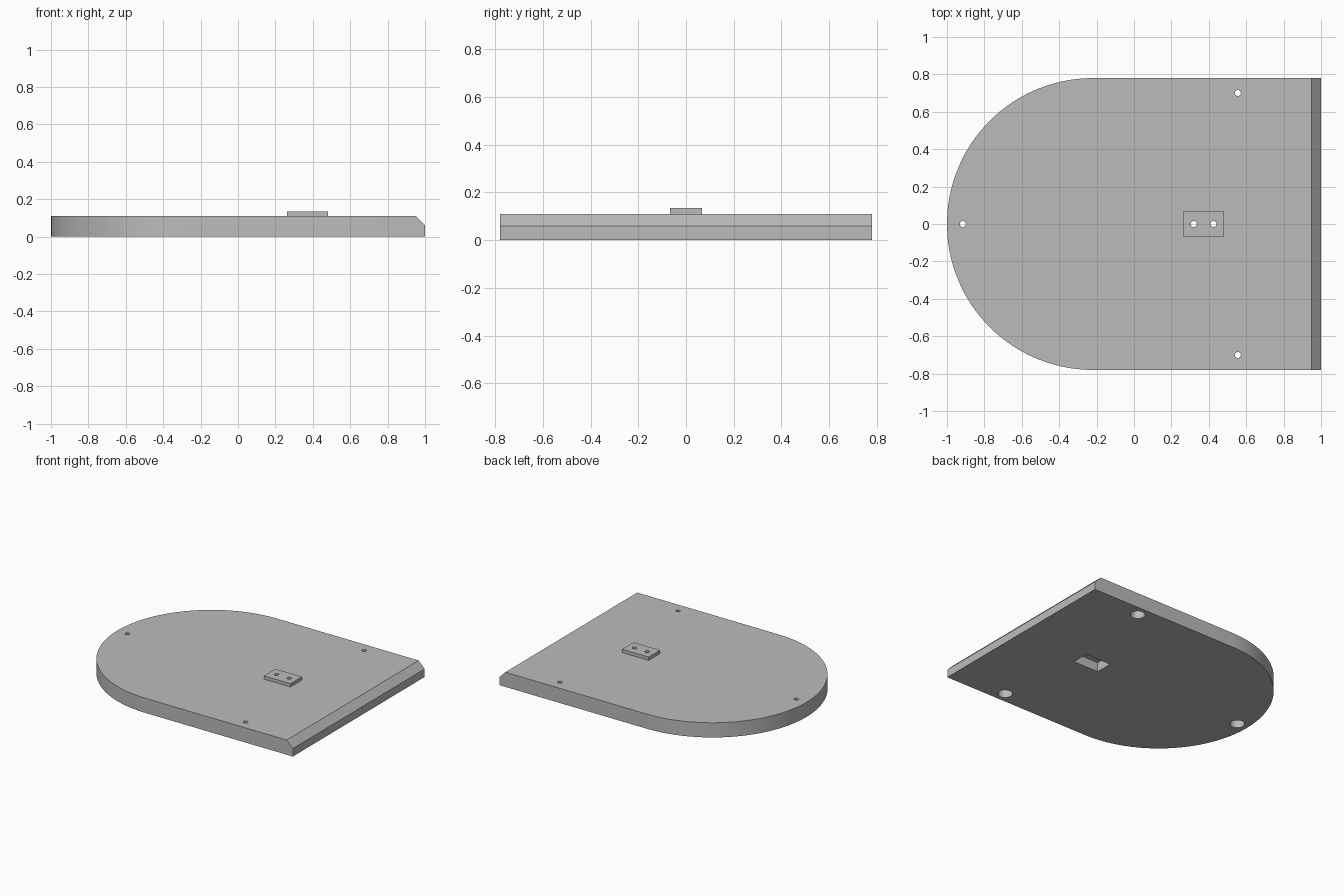
import bpy, bmesh, math

cube = bpy.data.objects.get("Cube")
if cube:
    bpy.data.objects.remove(cube, do_unlink=True)

grey = bpy.data.materials.new("plain_grey")
grey.use_nodes = True
grey.diffuse_color = (0.5, 0.5, 0.5, 1)
grey.node_tree.nodes["Principled BSDF"].inputs["Base Color"].default_value = (0.5, 0.5, 0.5, 1)

THICK, HALF_W = 0.11, 0.78
BLOCK_X, BLOCK_TOP = 0.372, 0.135


def finish(bm, name):
    bmesh.ops.recalc_face_normals(bm, faces=bm.faces)
    mesh = bpy.data.meshes.new(name)
    bm.to_mesh(mesh)
    bm.free()
    mesh.materials.append(grey)
    ob = bpy.data.objects.new(name, mesh)
    bpy.context.collection.objects.link(ob)
    return ob


def prism(name, outline, z0, z1):
    bm = bmesh.new()
    face = bm.faces.new([bm.verts.new((x, y, z0)) for x, y in outline])
    new = bmesh.ops.extrude_face_region(bm, geom=[face])["geom"]
    tops = [v for v in new if isinstance(v, bmesh.types.BMVert)]
    bmesh.ops.translate(bm, verts=tops, vec=(0, 0, z1 - z0))
    return finish(bm, name)


def box(name, x, sx, sy, z0, z1):
    corners = [(-1, -1), (1, -1), (1, 1), (-1, 1)]
    return prism(name, [(x + a * sx / 2, b * sy / 2) for a, b in corners], z0, z1)


def cylinder(name, x, y, r, z0, z1, n=32):
    ring = [math.tau * i / n for i in range(n)]
    return prism(name, [(x + r * math.cos(a), y + r * math.sin(a)) for a in ring], z0, z1)


def cut(target, cutter):
    cutter.hide_render = True
    mod = target.modifiers.new("cut", 'BOOLEAN')
    mod.operation, mod.solver, mod.object = 'DIFFERENCE', 'EXACT', cutter
    bpy.ops.object.select_all(action='DESELECT')
    bpy.context.view_layer.objects.active = target
    target.select_set(True)
    bpy.ops.object.modifier_apply(modifier=mod.name)


# Plate: straight end at +x, half-round end at -x
arc = [math.pi * (0.5 + i / 64) for i in range(65)]
outline = [(HALF_W - 1 + HALF_W * math.cos(a), HALF_W * math.sin(a)) for a in arc]
plate = prism("base_plate", outline + [(1, -HALF_W), (1, HALF_W)], 0, THICK)

# Chamfer along the top of the straight end
bm = bmesh.new()
bm.from_mesh(plate.data)
edge = [e for e in bm.edges if all(v.co.x > 0.99 and v.co.z > 0.1 for v in e.verts)]
bmesh.ops.bevel(bm, geom=edge, offset=0.05, segments=1, affect='EDGES')
bm.to_mesh(plate.data)
bm.free()

# Raised block on top
block = box("raised_block", BLOCK_X, 0.22, 0.135, THICK, BLOCK_TOP)

# Pocket under the block, and its two holes
cutters = [box("pocket_cutter", BLOCK_X, 0.21, 0.13, -0.1, 0.07)]
cut(plate, cutters[0])
for x in (0.32, 0.425):
    hole = cylinder("block_hole_cutter", x, 0, 0.016, -0.1, 0.3)
    cut(plate, hole)
    cut(block, hole)
    cutters.append(hole)

# Three screw holes, counterbored from below
for x, y in ((-0.915, 0), (0.555, 0.7), (0.555, -0.7)):
    for r, top in ((0.05, 0.065), (0.016, 0.3)):
        bore = cylinder("screw_hole_cutter", x, y, r, -0.1, top)
        cut(plate, bore)
        cutters.append(bore)

for c in cutters:
    bpy.data.objects.remove(c, do_unlink=True)

# Smooth the round walls, keep the edges sharp
bpy.ops.object.select_all(action='DESELECT')
for ob in (plate, block):
    ob.select_set(True)
bpy.context.view_layer.objects.active = plate
bpy.ops.object.shade_smooth_by_angle(angle=math.radians(30))
